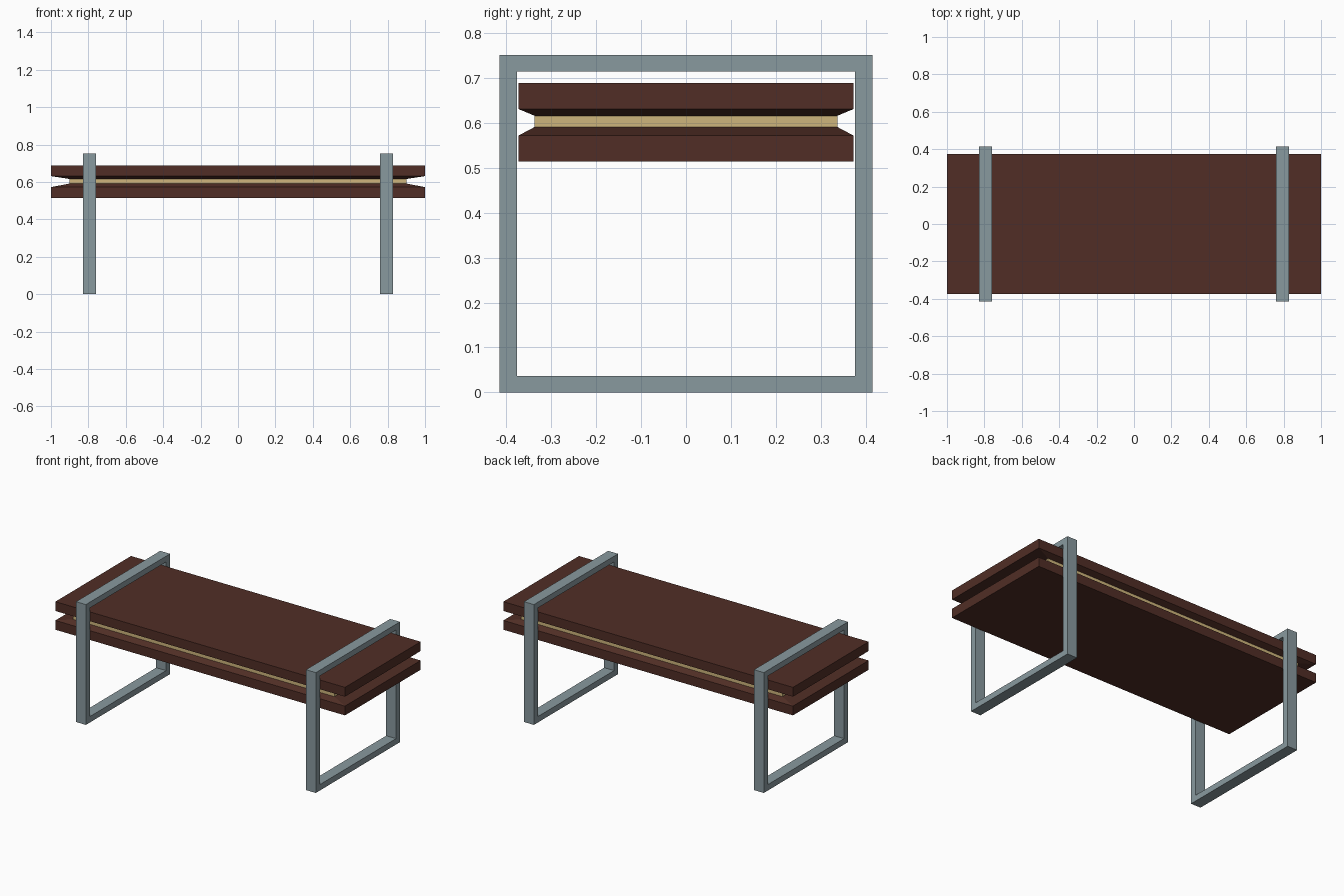
import bpy, bmesh

if "Cube" in bpy.data.objects:
    bpy.data.objects.remove(bpy.data.objects["Cube"])

def material(name, rgb):
    m = bpy.data.materials.new(name)
    m.diffuse_color = (*rgb, 1)
    m.use_nodes = True
    m.node_tree.nodes["Principled BSDF"].inputs["Base Color"].default_value = m.diffuse_color
    return m

WOOD = material("dark brown wood", (0.082, 0.027, 0.019))
CORE = material("pale tan wood", (0.62, 0.46, 0.20))
STEEL = material("grey steel", (0.25, 0.32, 0.345))

def skin_rings(name, rings, mat, closed=False):
    """Join equal four-point rings with quads; cap the ends unless closed."""
    bm = bmesh.new()
    loops = [[bm.verts.new(p) for p in ring] for ring in rings]
    pairs = list(zip(loops, loops[1:]))
    if closed:
        pairs.append((loops[-1], loops[0]))
    else:
        bm.faces.new(loops[0])
        bm.faces.new(loops[-1])
    for a, b in pairs:
        for i in range(4):
            j = (i + 1) % 4
            bm.faces.new((a[i], a[j], b[j], b[i]))
    bmesh.ops.recalc_face_normals(bm, faces=bm.faces)
    mesh = bpy.data.meshes.new(name)
    bm.to_mesh(mesh)
    bm.free()
    mesh.materials.append(mat)
    ob = bpy.data.objects.new(name, mesh)
    bpy.context.collection.objects.link(ob)
    return ob

def flat_ring(hx, hy, z):
    return [(-hx, -hy, z), (hx, -hy, z), (hx, hy, z), (-hx, hy, z)]

def side_ring(x, hy, z0, z1):
    return [(x, -hy, z0), (x, hy, z0), (x, hy, z1), (x, -hy, z1)]

OUTER, INNER = (1.0, 0.373), (0.902, 0.337)

# Two boards whose facing sides taper in towards the core
skin_rings("upper_board", [flat_ring(*OUTER, 0.689), flat_ring(*OUTER, 0.631),
                           flat_ring(*INNER, 0.616)], WOOD)
skin_rings("lower_board", [flat_ring(*OUTER, 0.514), flat_ring(*OUTER, 0.572),
                           flat_ring(*INNER, 0.591)], WOOD)

# Thin pale core between the boards
skin_rings("middle_core", [flat_ring(*INNER, 0.591), flat_ring(*INNER, 0.616)], CORE)

# Rectangular hoop legs around both ends
for name, cx in (("left_leg_frame", -0.794), ("right_leg_frame", 0.794)):
    x0, x1 = cx - 0.034, cx + 0.034
    skin_rings(name, [side_ring(x0, 0.415, 0, 0.751), side_ring(x1, 0.415, 0, 0.751),
                      side_ring(x1, 0.376, 0.037, 0.715), side_ring(x0, 0.376, 0.037, 0.715)],
               STEEL, closed=True)
